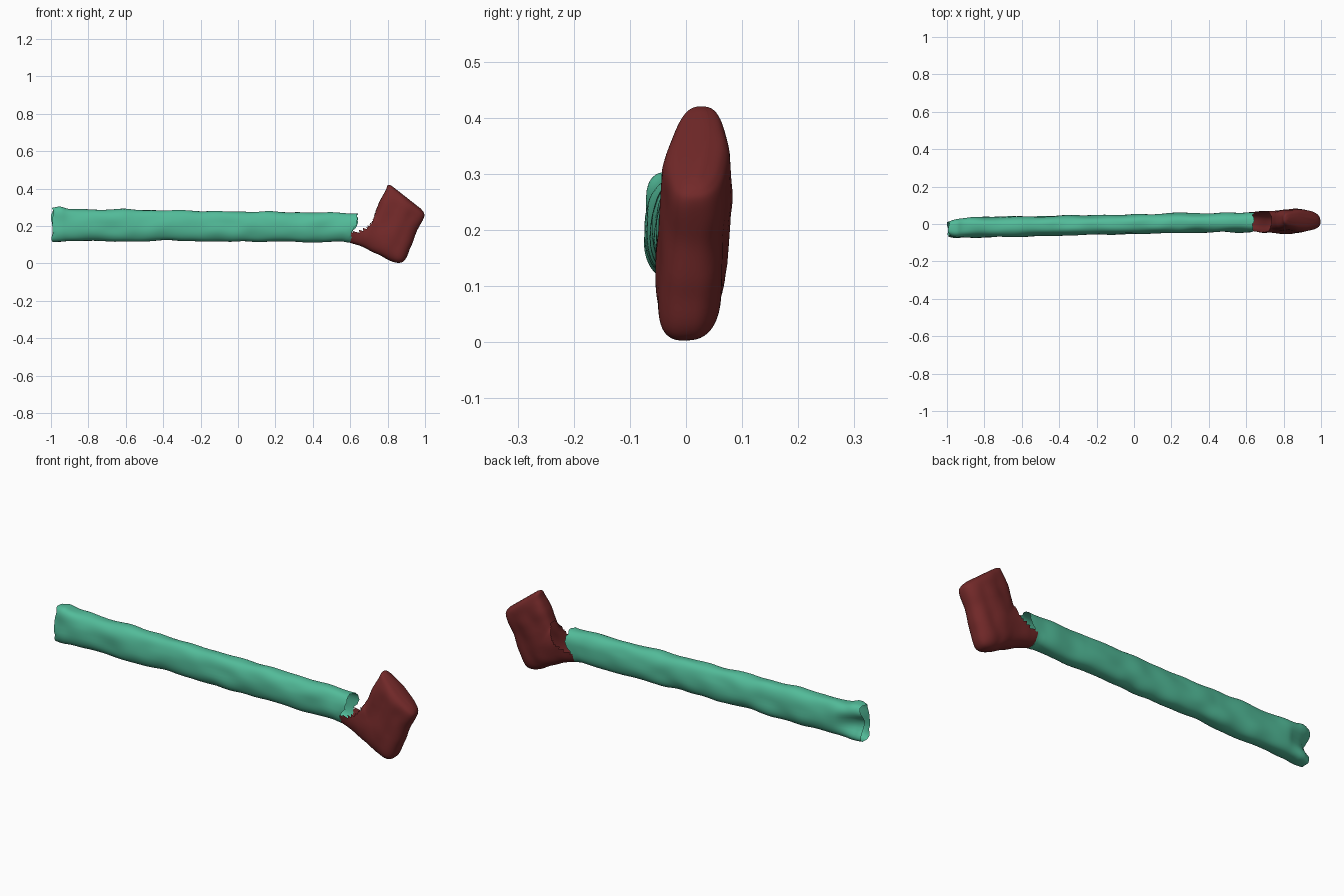
import bpy, bmesh, math
from mathutils import Vector, noise

if "Cube" in bpy.data.objects:
    bpy.data.objects.remove(bpy.data.objects["Cube"])


def curve_at(rows, t):
    """Catmull-Rom sample of a list of number rows, t in 0..1."""
    n = len(rows) - 1
    f = min(max(t, 0), 1) * n
    i = min(int(f), n - 1)
    u = f - i
    p = [rows[min(max(i + k, 0), n)] for k in (-1, 0, 1, 2)]
    return [0.5 * (2 * b + (c - a) * u + (2 * a - 5 * b + 4 * c - d) * u * u
                   + (3 * b - a - 3 * c + d) * u ** 3) for a, b, c, d in zip(*p)]


def linear(points, x):
    """Straight-line lookup in (x, value) pairs."""
    for (x0, y0), (x1, y1) in zip(points, points[1:]):
        if x <= x1:
            return y0 + (y1 - y0) * max(0, (x - x0) / (x1 - x0))
    return points[-1][1]


def ring(a, b, half, yc, count, power):
    """Rounded section between points a and b (x, z) with y half width."""
    mid, arm = (a + b) / 2, (a - b) / 2
    out = []
    for k in range(count):
        t = 2 * math.pi * k / count
        c, s = math.cos(t), math.sin(t)
        u = math.copysign(abs(c) ** (2 / power), c)
        v = math.copysign(abs(s) ** (2 / power), s)
        p = mid + arm * u
        out.append(Vector((p.x, yc + half * v, p.y)))
    return out


def wrinkle(p, axis, amount, freq):
    """Push a point away from its axis by soft cloth-like noise."""
    d = (p - axis).normalized()
    return p + d * amount * noise.noise(Vector((p.x * freq[0], p.y * freq[1], p.z * freq[2])))


def loft(name, rings, color, cap_end=False, torn=None):
    bm = bmesh.new()
    vs = [[bm.verts.new(p) for p in r] for r in rings]
    n = len(vs[0])
    for r0, r1 in zip(vs, vs[1:]):
        for k in range(n):
            bm.faces.new((r0[k], r0[(k + 1) % n], r1[(k + 1) % n], r1[k]))
    if cap_end:
        bm.faces.new(vs[-1])
    bmesh.ops.recalc_face_normals(bm, faces=bm.faces)
    if torn:
        gone = [f for f in bm.faces if torn(f.calc_center_median())]
        bmesh.ops.delete(bm, geom=gone, context='FACES')
    me = bpy.data.meshes.new(name)
    bm.to_mesh(me)
    bm.free()
    me.polygons.foreach_set("use_smooth", [True] * len(me.polygons))
    mat = bpy.data.materials.new(name + "_color")
    mat.diffuse_color = color
    mat.use_nodes = True
    mat.node_tree.nodes["Principled BSDF"].inputs["Base Color"].default_value = mat.diffuse_color
    me.materials.append(mat)
    ob = bpy.data.objects.new(name, me)
    bpy.context.collection.objects.link(ob)
    return ob


# Sleeve: open cloth tube; rows are x, bottom z, top z, centre y, half width
sleeve_rows = [
    (-1.00, .112, .300, -.022, .042), (-.95, .116, .306, -.021, .054),
    (-.87, .122, .290, -.018, .054), (-.60, .114, .288, -.013, .054),
    (-.40, .121, .284, -.009, .053), (-.20, .115, .280, -.005, .052),
    (.05, .118, .277, .000, .052), (.30, .114, .274, .005, .052),
    (.50, .116, .272, .008, .052), (.64, .112, .270, .010, .052)]
rings = []
STEPS = 120
for i in range(STEPS + 1):
    x, zb, zt, yc, hw = curve_at(sleeve_rows, i / STEPS)
    power = 2.5 + 0.8 * max(0, -x - 0.8) / 0.2
    r = ring(Vector((x, zt)), Vector((x, zb)), hw, yc, 48, power)
    axis = Vector((x, yc, (zb + zt) / 2))
    pts = []
    for p in r:
        q = wrinkle(p, axis, .007, (9, 14, 14))
        # dent in the back wall near the open left end
        if q.y > yc:
            fold = max(0, 1 - (x + 1) / 0.14) * math.exp(-((q.z - .2) / .045) ** 2)
            q.y -= .05 * fold
        # ragged ends
        if x > .55:
            low = max(0, min(1, (.21 - p.z) / .05))
            q.x -= (x - .55) / .09 * (.035 * low + .012 * noise.noise(p * 60))
        if x < -.96:
            q.x += (-.96 - x) / .04 * .012 * (noise.noise(p * 25) + .5)
        pts.append(q)
    rings.append(pts)
loft("handle_sleeve", rings, (0.085, 0.50, 0.32, 1))

# Head cover: bent boot shape; rows are inner x, z, outer x, z, half width
head_rows = [
    (.595, .270, .600, .112, .049), (.645, .268, .665, .086, .052),
    (.690, .262, .740, .052, .056), (.715, .262, .815, .016, .060),
    (.728, .266, .882, .008, .062), (.743, .298, .925, .095, .061),
    (.765, .345, .962, .180, .060), (.785, .392, .994, .243, .056),
    (.800, .419, .994, .270, .042), (.820, .416, .978, .292, .016)]
center_y = [(0, 0), (.10, .008), (.28, .018), (.42, .028)]
rings = []
for i in range(73):
    ax, az, bx, bz, hw = curve_at(head_rows, i / 72)
    r = ring(Vector((ax, az)), Vector((bx, bz)), hw, 0, 64, 2.7)
    axis = Vector(((ax + bx) / 2, 0, (az + bz) / 2))
    pts = []
    for p in r:
        q = wrinkle(p, axis, .007, (14, 10, 14))
        # creases running across the block
        q.y *= 1 + .035 * math.sin(60 * (q.x * .75 - q.z * .4) + 3 * noise.noise(p * 6))
        q.y += linear(center_y, p.z)
        q.z = max(q.z, 0)
        pts.append(q)
    rings.append(pts)

# The upper side of the neck is torn away
tear = [(.58, .160), (.64, .170), (.69, .190), (.715, .215), (.735, .27), (.75, .5)]
loft("head_cover", rings, (0.17, 0.022, 0.022, 1), cap_end=True,
     torn=lambda c: c.x < .745 and c.z > linear(tear, c.x) + .006 * noise.noise(c * 50))
